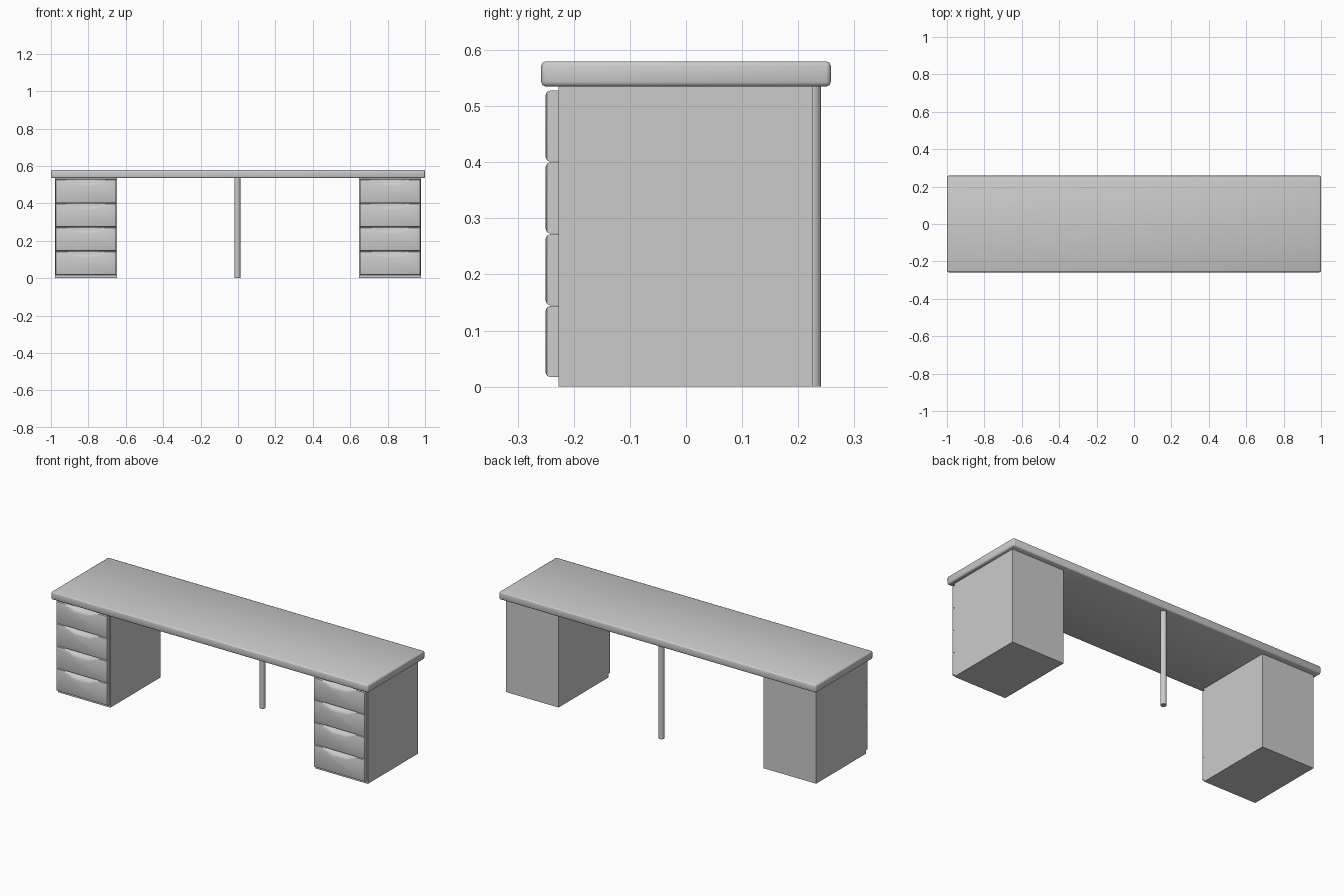
import bpy
import bmesh
import math

cube = bpy.data.objects.get("Cube")
if cube:
    bpy.data.objects.remove(cube, do_unlink=True)

grey = bpy.data.materials.new("plain grey")
grey.use_nodes = True
colour = (0.6, 0.6, 0.6, 1)
grey.diffuse_color = colour
grey.node_tree.nodes["Principled BSDF"].inputs["Base Color"].default_value = colour


def finish(name, bm):
    bmesh.ops.recalc_face_normals(bm, faces=bm.faces)
    mesh = bpy.data.meshes.new(name)
    bm.to_mesh(mesh)
    bm.free()
    mesh.materials.append(grey)
    obj = bpy.data.objects.new(name, mesh)
    bpy.context.collection.objects.link(obj)
    return obj


def smooth(obj, angle):
    bpy.ops.object.select_all(action='DESELECT')
    obj.select_set(True)
    bpy.context.view_layer.objects.active = obj
    bpy.ops.object.shade_smooth_by_angle(angle=math.radians(angle))


def box(name, low, high, bevel=0):
    bm = bmesh.new()
    bmesh.ops.create_cube(bm, size=1)
    for v in bm.verts:
        v.co = [a + (b - a) * (c + 0.5) for a, b, c in zip(low, high, v.co)]
    if bevel:
        bmesh.ops.bevel(bm, geom=bm.edges[:], offset=bevel, segments=2,
                        profile=0.5, affect='EDGES')
    return finish(name, bm)


# Drawer front: chamfered slab whose front edge dips into a finger scoop
def drawer_front(name, cx, z0, z1):
    half, back, front, chamfer = 0.162, -0.226, -0.25, 0.008
    dip = [(0.115, 0), (0.085, 0.005), (0.045, 0.024)]
    dip += [(-x, d) for x, d in reversed(dip)]
    rows = []
    for y, inset, depth in ((back, 0, 0), (front + chamfer, 0, 0.7),
                            (front + chamfer * 0.3, chamfer * 0.3, 0.9),
                            (front, chamfer, 1)):
        w, low, high = half - inset, z0 + inset, z1 - inset
        outline = [(-w, low), (w, low), (w, high)]
        outline += [(x, high - d * depth) for x, d in dip]
        outline.append((-w, high))
        rows.append([(cx + x, y, z) for x, z in outline])
    bm = bmesh.new()
    rings = [[bm.verts.new(p) for p in row] for row in rows]
    for a, b in zip(rings, rings[1:]):
        for i in range(len(a)):
            j = (i + 1) % len(a)
            bm.faces.new((a[i], a[j], b[j], b[i]))
    bm.faces.new(rings[0])
    bm.faces.new(rings[-1])
    smooth(finish(name, bm), 40)


# Worktop
smooth(box("worktop", (-1, -0.258, 0.535), (1, 0.258, 0.58), 0.008), 50)

# Drawer cabinets, one on each side
for side, cx in (("right", -0.813), ("left", 0.813)):
    box(side + "_cabinet", (cx - 0.166, -0.227, 0), (cx + 0.166, 0.225, 0.536))
    for i in range(4):
        z = 0.017 + i * 0.128
        drawer_front(f"{side}_drawer_{i + 1}", cx, z, z + 0.127)

# Rear support post
bm = bmesh.new()
bmesh.ops.create_cone(bm, cap_ends=True, segments=24, radius1=0.016,
                      radius2=0.016, depth=0.537)
bmesh.ops.translate(bm, vec=(-0.003, 0.225, 0.2685), verts=bm.verts)
smooth(finish("support_post", bm), 40)
